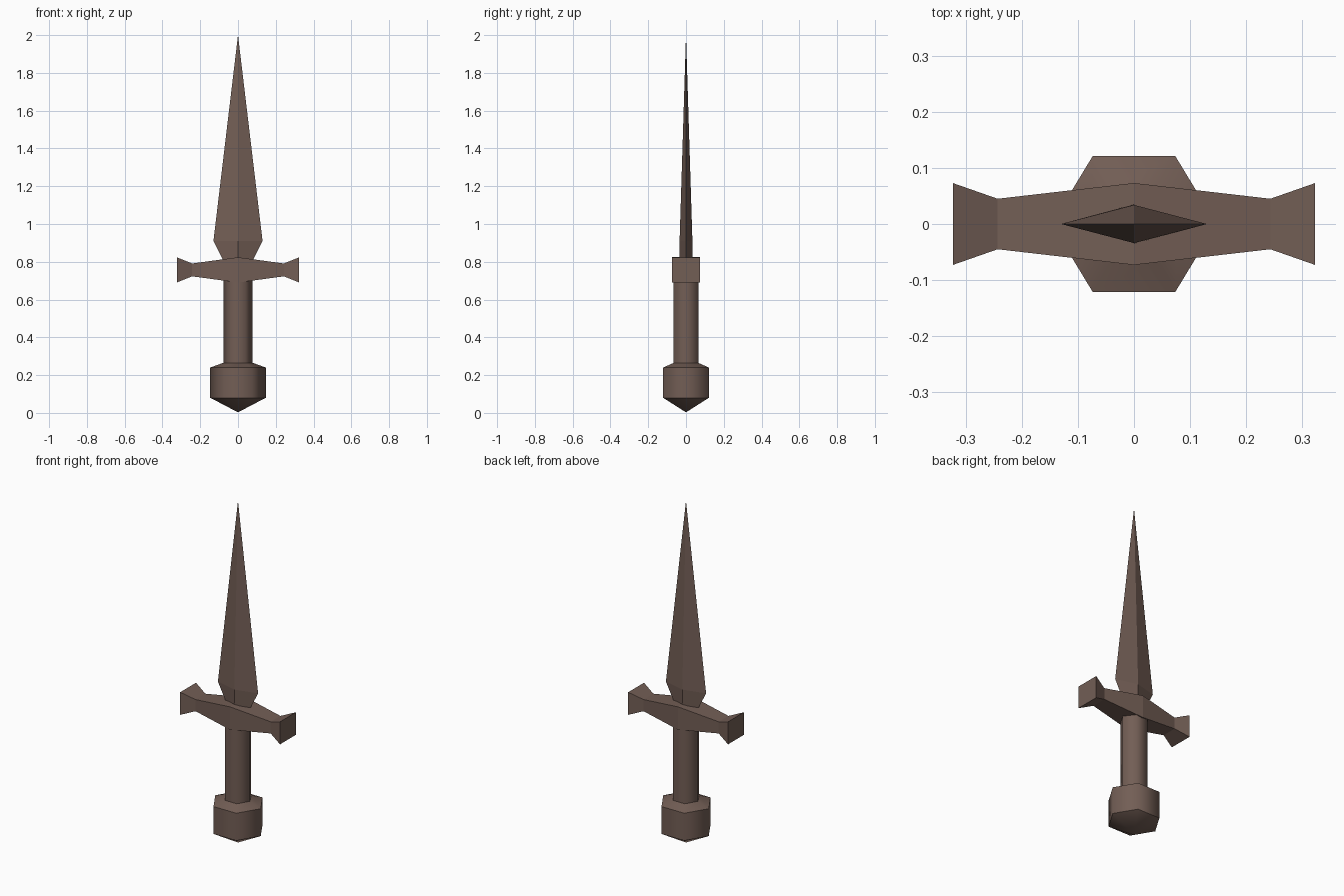
import bpy, bmesh, math
from mathutils import Vector

if "Cube" in bpy.data.objects:
    bpy.data.objects.remove(bpy.data.objects["Cube"])

brown = bpy.data.materials.new("dark_brown")
brown.diffuse_color = (0.17, 0.112, 0.091, 1)
brown.use_nodes = True
brown.node_tree.nodes["Principled BSDF"].inputs["Base Color"].default_value = brown.diffuse_color


def loft(name, rings, smooth=False):
    """Skin a list of rings; a one-point ring closes to a tip, others are capped."""
    bm = bmesh.new()
    loops = [[bm.verts.new(p) for p in ring] for ring in rings]
    n = max(len(l) for l in loops)
    for a, b in zip(loops, loops[1:]):
        for i in range(n):
            j = (i + 1) % n
            quad = [a[i % len(a)], a[j % len(a)], b[j % len(b)], b[i % len(b)]]
            bm.faces.new(list(dict.fromkeys(quad)))
    for l in (loops[0], loops[-1]):
        if len(l) > 2:
            bm.faces.new(l)
    bmesh.ops.recalc_face_normals(bm, faces=bm.faces)
    for f in bm.faces:
        f.smooth = smooth
    # keep horizontal ring edges crisp on smooth parts
    for e in bm.edges:
        e.smooth = abs(e.verts[0].co.z - e.verts[1].co.z) > 1e-5
    me = bpy.data.meshes.new(name)
    bm.to_mesh(me)
    bm.free()
    me.materials.append(brown)
    ob = bpy.data.objects.new(name, me)
    bpy.context.collection.objects.link(ob)
    return ob


def ring_z(z, rx, ry, n=6):
    return [Vector((rx * math.cos(2 * math.pi * i / n), ry * math.sin(2 * math.pi * i / n), z))
            for i in range(n)]


def ring_x(x, hy, hz, zc=0.757):
    return [Vector((x, sy * hy, zc + sz * hz)) for sy, sz in ((-1, -1), (1, -1), (1, 1), (-1, 1))]


# pommel: hexagonal nut with a pointed base and bevelled top
loft("pommel", [[Vector((0, 0, 0.003))], ring_z(0.08, 0.147, 0.14),
                ring_z(0.24, 0.147, 0.14), ring_z(0.265, 0.078, 0.075)], True)

# grip: hexagonal rod
loft("grip", [ring_z(0.25, 0.078, 0.076), ring_z(0.74, 0.078, 0.076)], True)

# crossguard: tapers from the middle, flares at both ends
half = [(0.323, 0.073, 0.066), (0.243, 0.045, 0.034)]
sections = [(-x, y, z) for x, y, z in half] + [(0, 0.073, 0.067)] + half[::-1]
loft("crossguard", [ring_x(*s) for s in sections])

# blade: diamond section, widening at the shoulder then running to a point
loft("blade", [ring_z(0.79, 0.07, 0.035, 4), ring_z(0.91, 0.13, 0.034, 4),
               [Vector((0, 0, 2.0))]])
